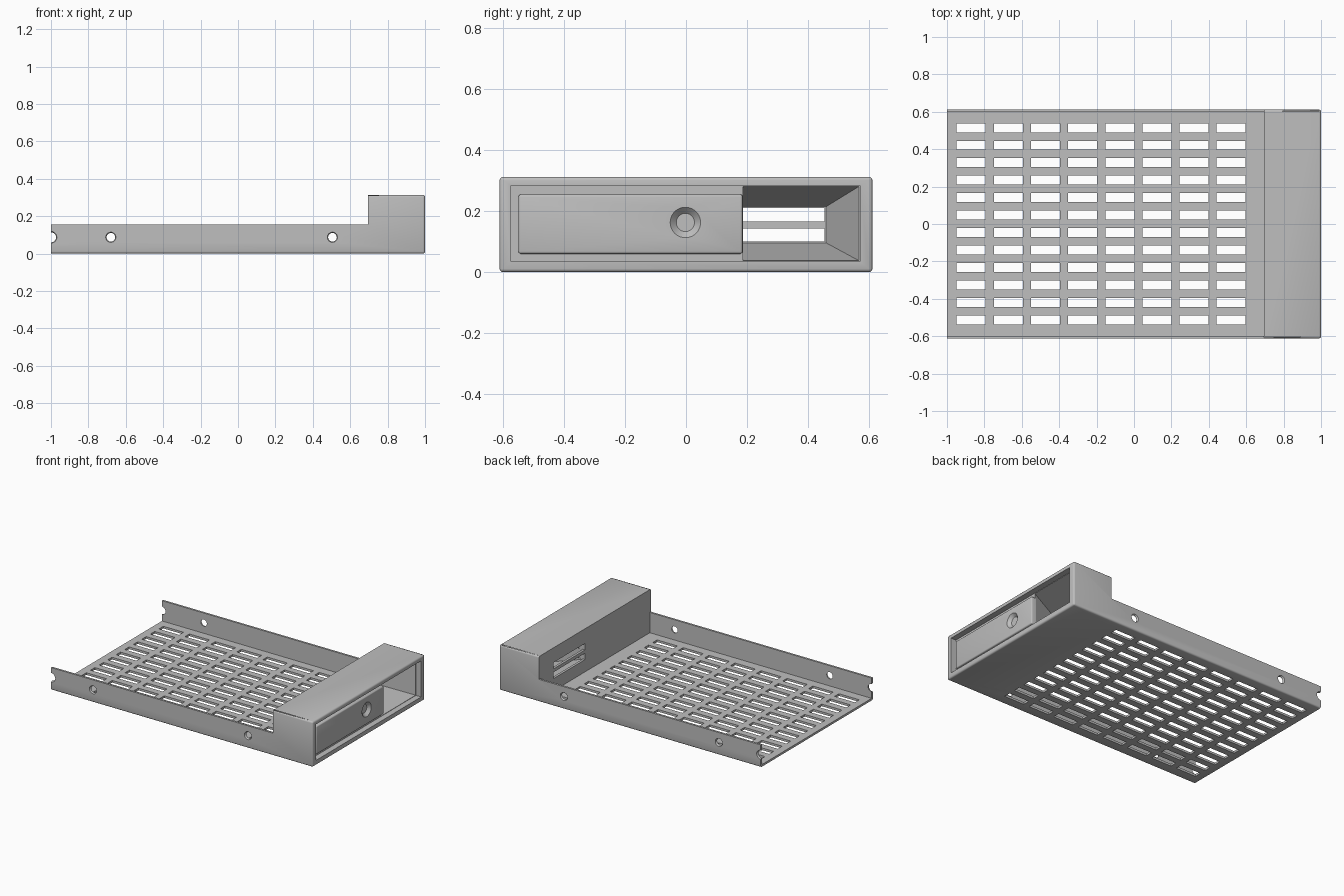
import bpy, bmesh, math

if "Cube" in bpy.data.objects:
    bpy.data.objects.remove(bpy.data.objects["Cube"], do_unlink=True)

GREY = bpy.data.materials.new("plain grey")
GREY.use_nodes = True
GREY.diffuse_color = (0.52, 0.52, 0.52, 1)
for node in GREY.node_tree.nodes:
    if node.type == 'BSDF_PRINCIPLED':
        node.inputs["Base Color"].default_value = GREY.diffuse_color


def loft(bm, rings):
    """Closed solid through a list of equal-length rings of 3D points."""
    loops = [[bm.verts.new(p) for p in ring] for ring in rings]
    n = len(loops[0])
    for a, b in zip(loops, loops[1:]):
        for i in range(n):
            j = (i + 1) % n
            bm.faces.new((a[i], a[j], b[j], b[i]))
    bm.faces.new(loops[0][::-1])
    bm.faces.new(loops[-1])


def rect(x, y0, y1, z0, z1):
    return [(x, y0, z0), (x, y1, z0), (x, y1, z1), (x, y0, z1)]


def box(bm, x0, x1, y0, y1, z0, z1):
    loft(bm, [rect(x0, y0, y1, z0, z1), rect(x1, y0, y1, z0, z1)])


def circle(axis, at, r, u, z, sides=32):
    pts = []
    for i in range(sides):
        t = 2 * math.pi * i / sides
        a, b = u + r * math.cos(t), z + r * math.sin(t)
        pts.append((at, a, b) if axis == 'x' else (a, at, b))
    return pts


def make(name, bm):
    bmesh.ops.recalc_face_normals(bm, faces=bm.faces)
    mesh = bpy.data.meshes.new(name)
    bm.to_mesh(mesh)
    bm.free()
    obj = bpy.data.objects.new(name, mesh)
    bpy.context.collection.objects.link(obj)
    mesh.materials.append(GREY)
    return obj


def cut(obj, bm):
    """Subtract the solids in bm from obj and drop the cutter."""
    tool = make("cutter", bm)
    tool.hide_render = True
    mod = obj.modifiers.new("cut", 'BOOLEAN')
    mod.operation, mod.solver, mod.object = 'DIFFERENCE', 'EXACT', tool
    deps = bpy.context.evaluated_depsgraph_get()
    mesh = bpy.data.meshes.new_from_object(obj.evaluated_get(deps))
    obj.modifiers.clear()
    obj.data = mesh
    bpy.data.objects.remove(tool, do_unlink=True)


def finish(obj):
    bpy.ops.object.select_all(action='DESELECT')
    obj.select_set(True)
    bpy.context.view_layer.objects.active = obj
    bpy.ops.object.shade_smooth_by_angle(angle=math.radians(32))


def round_edges(bm, width, rear_x):
    """Round every edge that does not lie on the rear plane."""
    edges = [e for e in bm.edges if not all(v.co.x < rear_x for v in e.verts)]
    bmesh.ops.bevel(bm, geom=edges, offset=width, segments=3, profile=0.5, affect='EDGES')


HALF_W, INNER_W, FLOOR, WALL_TOP, TOP = 0.612, 0.598, 0.015, 0.155, 0.313
HOUSING_X = 0.695

# Tray and housing in one block
bm = bmesh.new()
box(bm, -1, 1, -HALF_W, HALF_W, 0, TOP)
round_edges(bm, 0.011, -0.99)
tray = make("tray_and_housing", bm)

# Open channel above the floor, leaving low side walls
half = [(INNER_W, FLOOR), (INNER_W, WALL_TOP), (0.8, WALL_TOP), (0.8, 0.6)]
section = half + [(-y, z) for y, z in reversed(half)]
bm = bmesh.new()
loft(bm, [[(x, y, z) for y, z in section] for x in (-1.2, HOUSING_X)])
cut(tray, bm)

# Vent slots in the floor
bm = bmesh.new()
for col in range(8):
    for row in range(12):
        x, y = -0.948 + col * 0.1986, -0.513 + row * 0.0934
        box(bm, x, x + 0.155, y - 0.024, y + 0.024, -0.1, 0.1)
cut(tray, bm)

# Countersunk screw holes and end notches through both side walls
bm = bmesh.new()
for x, r in ((-0.68, 0.023), (0.505, 0.023), (-1.0, 0.027)):
    loft(bm, [circle('y', side * at, r + grow, x, 0.087)
              for side, at, grow in ((-1, 0.63, 0.016), (-1, 0.605, 0),
                                     (1, 0.605, 0), (1, 0.63, 0.016))])
cut(tray, bm)

# Recess in the housing face
bm = bmesh.new()
box(bm, 0.96, 1.1, -0.575, 0.571, 0.035, 0.284)
cut(tray, bm)

# Tapered duct beside the panel
bm = bmesh.new()
loft(bm, [rect(0.962, 0.187, 0.569, 0.037, 0.282),
          rect(0.712, 0.105, 0.46, 0.096, 0.215)])
cut(tray, bm)

# Twin slots from the duct into the tray
bm = bmesh.new()
for z in (0.1, 0.167):
    box(bm, 0.6, 0.74, 0.11, 0.455, z, z + 0.044)
cut(tray, bm)
finish(tray)

# Raised panel with a dished round button seat
bm = bmesh.new()
box(bm, 0.95, 0.985, -0.55, 0.186, 0.06, 0.255)
round_edges(bm, 0.008, 0.951)
panel = make("face_panel", bm)
bm = bmesh.new()
loft(bm, [circle('x', x, r, -0.002, 0.163, 40)
          for x, r in ((0.965, 0.03), (0.985, 0.05), (1.01, 0.05))])
cut(panel, bm)
finish(panel)
